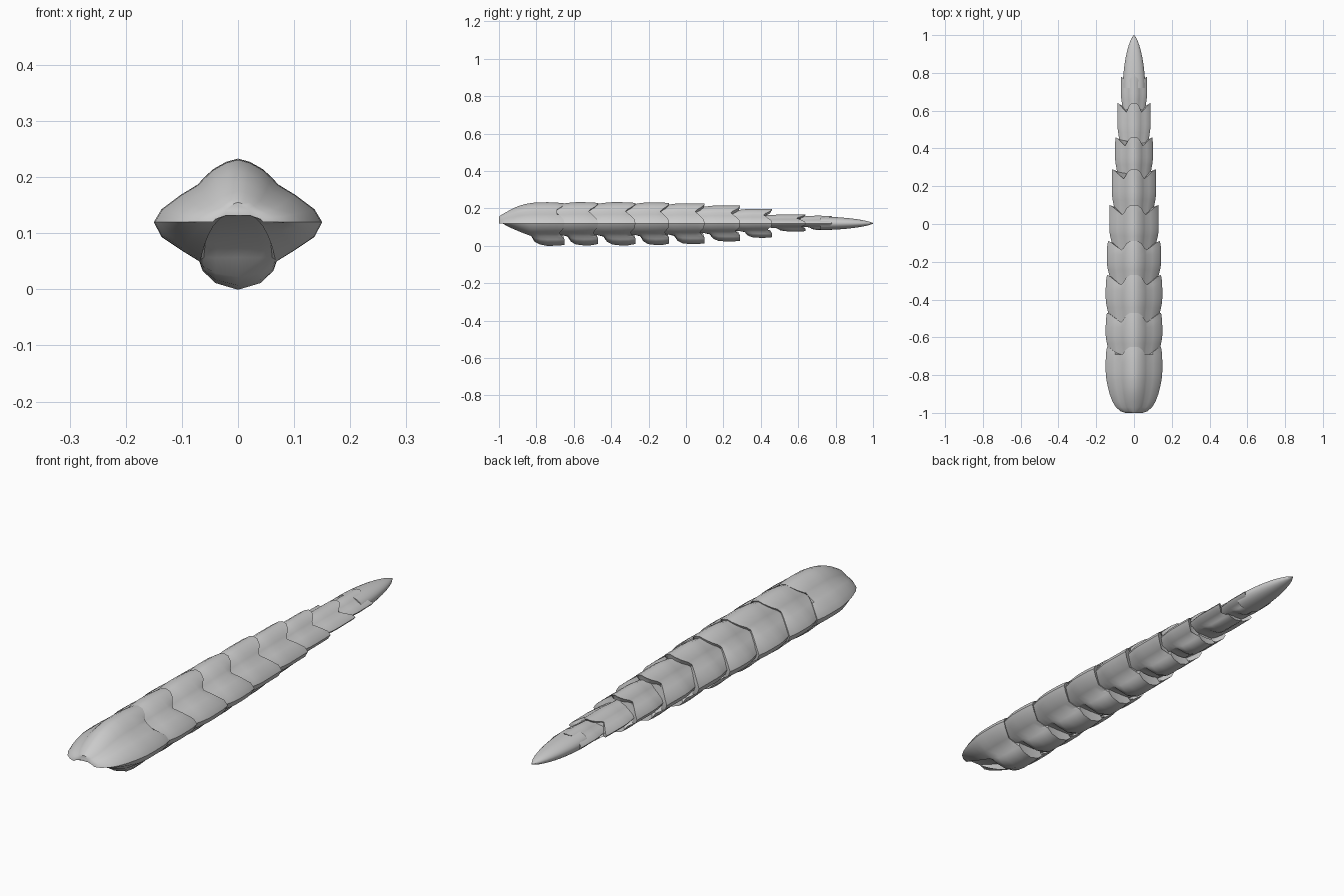
import bpy, bmesh, math

if "Cube" in bpy.data.objects:
    bpy.data.objects.remove(bpy.data.objects["Cube"])

ZS = 0.12  # height of the side edge

# half cross-section: width fraction, height fraction (1 = ridge, -1 = keel)
UPPER = [(0, 1), (.14, .95), (.30, .83), (.41, .69), (.48, .59), (.68, .43), (.91, .2), (1, 0)]
LOWER = [(.91, -.22), (.67, -.42), (.46, -.58), (.42, -.72), (.27, -.9), (0, -1)]
SWEEP = [0, .0, .3, .8, 1, .6, .1, 0, .1, .5, .3, 0, 0, 0]  # how far the rear edge is scalloped


def section(y, w, up, down, keel=1.0, sweep=0.0, hollow=0.0):
    """Full closed cross-section ring, mirrored across x."""
    half = []
    for i, (fx, fz) in enumerate(UPPER + LOWER):
        if fz >= 0:
            z = ZS + fz * up
        else:
            if fz < -.58:
                fz = -.58 + (fz + .58) * keel
            z = ZS + fz * down
            if i >= 11:
                z += hollow * (1, .9, 1)[i - 11]
        half.append((fx * w, y - SWEEP[i] * sweep, z))
    return half + [(-x, yy, z) for x, yy, z in reversed(half[1:-1])]


def loft(name, rings):
    bm = bmesh.new()
    rows = [[bm.verts.new(p) for p in r] for r in rings]
    n = len(rows[0])
    for a, b in zip(rows, rows[1:]):
        for i in range(n):
            bm.faces.new((a[i], a[(i + 1) % n], b[(i + 1) % n], b[i]))
    bm.faces.new(rows[0])
    bm.faces.new(rows[-1])
    bmesh.ops.recalc_face_normals(bm, faces=bm.faces)
    me = bpy.data.meshes.new(name)
    bm.to_mesh(me)
    bm.free()
    ob = bpy.data.objects.new(name, me)
    bpy.context.collection.objects.link(ob)
    bpy.context.view_layer.objects.active = ob
    ob.select_set(True)
    bpy.ops.object.shade_smooth_by_angle(angle=math.radians(40))
    ob.select_set(False)
    return ob


# head plate with a hollow underside and the first keel: y, w, top, low, keel, hollow
head = [(-1.0, .045, .155, .132, 0, 0), (-.992, .07, .162, .126, 0, .006), (-.97, .096, .175, .113, 0, .014),
        (-.94, .114, .192, .097, 0, .022), (-.90, .129, .211, .08, 0, .025), (-.86, .139, .223, .064, 0, .018),
        (-.83, .145, .228, .053, 0, .004), (-.81, .148, .231, .05, .55, 0), (-.78, .15, .232, .05, .85, 0),
        (-.74, .15, .233, .05, 1, 0), (-.69, .149, .231, .05, .97, 0), (-.65, .143, .227, .05, .9, 0)]
rings = []
for j, (y, w, top, low, keel, hol) in enumerate(head):
    rings.append(section(y, w, top - ZS, (ZS - low) / .58, keel, .05 if j == 11 else 0, hol))
rings.append(section(-.66, .12, .088, .09, .3, .05))
loft("head_plate", rings)

# body rings: front y, rear y, half width, top, bottom
body = [(-.66, -.47, .150, .233, .002), (-.47, -.27, .150, .233, .002),
        (-.27, -.09, .144, .232, .004), (-.09, .10, .132, .228, .008),
        (.10, .29, .118, .216, .022), (.29, .46, .101, .198, .042),
        (.46, .64, .088, .168, .076), (.64, .78, .070, .161, .084)]
# station along the ring: t, scale, keel
SHAPE = [(-.45, .82, 0), (.0, .91, 0), (.14, .955, .1), (.24, .98, .65), (.38, 1, .9),
         (.6, 1, 1), (.82, .99, 1), (1.0, .955, .92)]
for k, (y0, y1, w, top, low) in enumerate(body):
    L = y1 - y0
    rings = []
    for t, s, keel in SHAPE:
        if k > 2 and t > .3:
            s = 1 - .02 * t
        g = 1 - (1 - s) * .8
        sw = .05 * max(0, (t - .6) / .4) * L / .19
        rings.append(section(y0 + t * L, w * s, (top - ZS) * g, (ZS - low) * g, keel, sw))
    rings.append(section(y1 - .01, w * .78, (top - ZS) * .72, (ZS - low) * .75, .3, .05 * L / .19))
    loft(f"body_ring_{k + 1}", rings)

# pointed tail tip
tip = []
for i in range(11):
    y = .72 + .28 * i / 10
    f = max(0.02, (1 - ((y - .70) / .3) ** 2)) ** .68
    if i == 10:
        f = .05
    tip.append([(.06 * f * math.cos(a), y, ZS + .036 * f * math.sin(a))
                for a in [2 * math.pi * j / 24 for j in range(24)]])
loft("tail_tip", tip)
